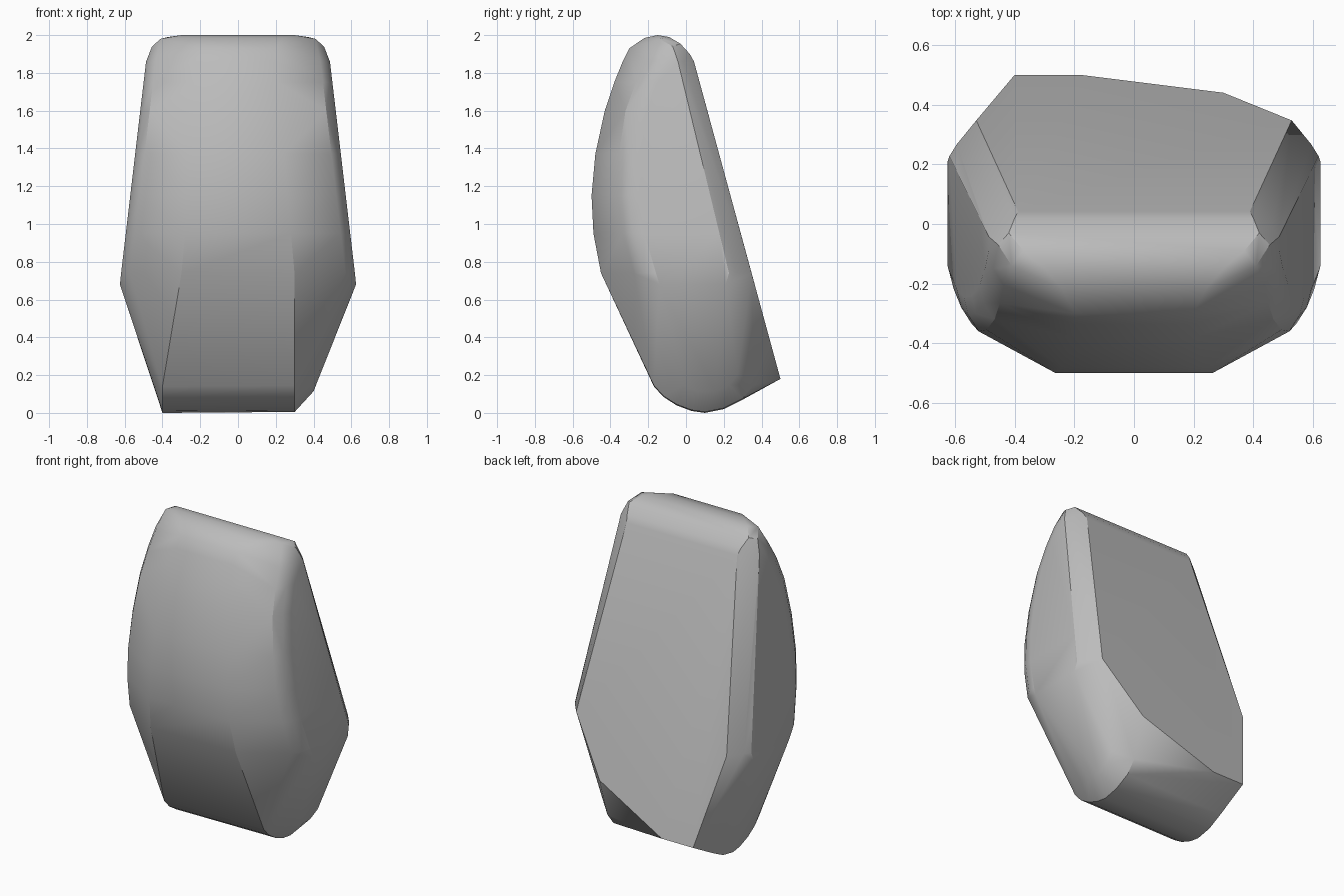
import bpy, bmesh, math

cube = bpy.data.objects.get("Cube")
if cube:
    bpy.data.objects.remove(cube, do_unlink=True)

stone = bpy.data.materials.new("stone_grey")
stone.use_nodes = True
stone.diffuse_color = (0.5, 0.5, 0.5, 1)
stone.node_tree.nodes["Principled BSDF"].inputs["Base Color"].default_value = (0.5, 0.5, 0.5, 1)


def ramp(z, low, high):
    """Straight taper between the waist and the shoulders."""
    return low + (high - low) * (z - 0.73) / 1.12


def mirrored(x, y, z):
    return [(x, y, z), (-x, y, z)]


points = []

# Upper body: height, front face y, front edge of the side face y
sections = [(0.74, -0.45, -0.19), (0.95, -0.49, -0.25), (1.15, -0.5, -0.275),
            (1.37, -0.48, -0.27), (1.6, -0.43, -0.235), (1.75, -0.38, -0.18),
            (1.86, -0.335, -0.12)]
for z, front, side in sections:
    half = ramp(z, 0.62, 0.488)
    points += mirrored(ramp(z, 0.3, 0.2), front, z)
    points += mirrored(half - 0.05, side - 0.085, z)
    points += mirrored(half - 0.015, side - 0.03, z)
    points += mirrored(half, side + 0.03, z)
    points += mirrored(half, ramp(z, 0.23, -0.04), z)
    points += mirrored(half - 0.025, ramp(z, 0.27, -0.01), z)
    points += mirrored(ramp(z, 0.53, 0.39), ramp(z, 0.35, 0.045), z)

# Waist corners
for y in (-0.14, 0.21):
    points += mirrored(0.625, y, 0.68)

# Rounded top: half width, y, height
crown = [(0.2, -0.3, 1.93), (0.24, -0.22, 1.985), (0.3, -0.15, 2.0), (0.37, -0.09, 1.99),
         (0.42, -0.03, 1.955), (0.4, 0.02, 1.9), (0.455, -0.07, 1.94), (0.41, -0.14, 1.98)]
for corner in crown:
    points += mirrored(*corner)

# Rounded foot, with one longer heel corner
foot = [(-0.17, 0.14), (-0.12, 0.085), (-0.05, 0.04), (0.03, 0.01), (0.1, 0), (0.2, 0.02), (0.3, 0.07)]
for y, z in foot:
    points += [(-0.4, y, z), (0.3, y, z + 0.005)]
points += [(0.3, -0.18, 0.17), (0.3, 0.36, 0.15), (0.3, 0.44, 0.4)]
points += [(x, 0.5, 0.18) for x in (-0.4, -0.18)]

# Bevelled foot end
for i in range(7):
    t = math.radians(195 + i * 30)
    points.append((0.4, 0.11 + 0.17 * math.cos(t), 0.24 + 0.13 * math.sin(t)))

# Skin the points into one faceted body
bm = bmesh.new()
for p in points:
    bm.verts.new(p)
hull = bmesh.ops.convex_hull(bm, input=bm.verts)
loose = {v for v in hull["geom_interior"] + hull["geom_unused"] if isinstance(v, bmesh.types.BMVert)}
bmesh.ops.delete(bm, geom=list(loose), context="VERTS")
bmesh.ops.dissolve_limit(bm, angle_limit=math.radians(1), verts=bm.verts, edges=bm.edges)
bmesh.ops.recalc_face_normals(bm, faces=bm.faces)
mesh = bpy.data.meshes.new("stone_body")
bm.to_mesh(mesh)
bm.free()
mesh.materials.append(stone)

body = bpy.data.objects.new("stone_body", mesh)
bpy.context.collection.objects.link(body)
bpy.context.view_layer.objects.active = body
body.select_set(True)
bpy.ops.object.shade_smooth_by_angle(angle=math.radians(30))
